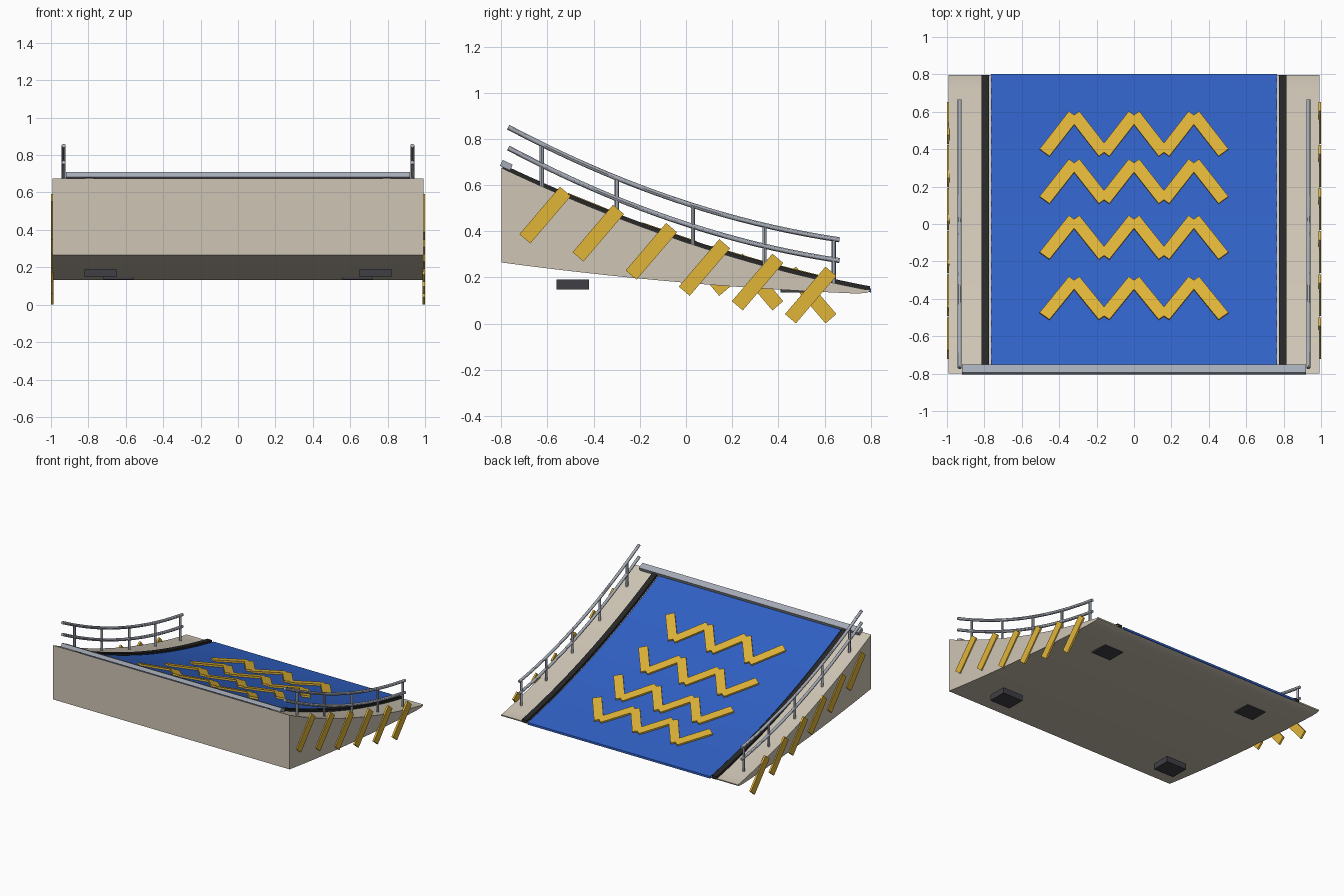
import bpy, bmesh
from math import atan, radians
from mathutils import Matrix, Vector

if "Cube" in bpy.data.objects:
    bpy.data.objects.remove(bpy.data.objects["Cube"])


def material(name, rgb):
    m = bpy.data.materials.new(name)
    m.diffuse_color = (*rgb, 1)
    m.use_nodes = True
    m.node_tree.nodes["Principled BSDF"].inputs["Base Color"].default_value = m.diffuse_color
    return m


CREAM = material("cream", (0.62, 0.56, 0.46))
BLUE = material("blue", (0.03, 0.12, 0.56))
YELLOW = material("yellow", (0.75, 0.46, 0.04))
BLACK = material("black", (0.02, 0.02, 0.02))
DARK = material("dark_grey", (0.05, 0.05, 0.06))
STEEL = material("steel", (0.38, 0.41, 0.47))


def top(y):
    return 0.352 - 0.3324 * y + 0.0892 * y * y


def under(y):
    return 0.177 - 0.0856 * y + 0.0305 * y * y


def rail_height(y):
    return 0.521 - 0.326 * y + 0.133 * y * y


def slope(y):
    return atan(-0.3324 + 0.1784 * y)


def span(a, b, n):
    return [a + (b - a) * i / n for i in range(n + 1)]


def finish(name, bm, mat, smooth=True):
    bmesh.ops.recalc_face_normals(bm, faces=bm.faces)
    me = bpy.data.meshes.new(name)
    bm.to_mesh(me)
    bm.free()
    me.materials.append(mat)
    ob = bpy.data.objects.new(name, me)
    bpy.context.collection.objects.link(ob)
    if smooth:
        bpy.ops.object.select_all(action='DESELECT')
        bpy.context.view_layer.objects.active = ob
        ob.select_set(True)
        bpy.ops.object.shade_smooth_by_angle(angle=radians(30))
    return ob


def extrude(name, profile, x0, x1, mat):
    """Side profile of (y, z) points swept from x0 to x1."""
    bm = bmesh.new()
    a = [bm.verts.new((x0, y, z)) for y, z in profile]
    b = [bm.verts.new((x1, y, z)) for y, z in profile]
    bm.faces.new(a)
    bm.faces.new(b[::-1])
    for i in range(len(a)):
        j = (i + 1) % len(a)
        bm.faces.new((a[i], a[j], b[j], b[i]))
    return finish(name, bm, mat)


def layer(name, x0, x1, y0, y1, low, high, mat):
    """Sheet that follows the curved deck."""
    ys = span(y0, y1, 24)
    profile = [(y, top(y) + high) for y in ys] + [(y, top(y) + low) for y in ys[::-1]]
    return extrude(name, profile, x0, x1, mat)


def add_box(bm, loc, size, rot=Matrix.Identity(4)):
    m = Matrix.Translation(loc) @ rot @ Matrix.Diagonal((*size, 1))
    bmesh.ops.create_cube(bm, size=1, matrix=m)


def box(name, loc, size, mat, rot=Matrix.Identity(4)):
    bm = bmesh.new()
    add_box(bm, loc, size, rot)
    return finish(name, bm, mat, False)


def tube(name, points, r, mat, sides=12):
    """Round bar through points lying in a plane of constant x."""
    bm = bmesh.new()
    rings = []
    for i, p in enumerate(points):
        t = Vector(points[min(i + 1, len(points) - 1)]) - Vector(points[max(i - 1, 0)])
        q = Vector((1, 0, 0)).cross(t.normalized())
        ring = []
        for k in range(sides):
            d = Matrix.Rotation(k * 2 * 3.14159265 / sides, 3, t) @ q
            ring.append(bm.verts.new(Vector(p) + d * r))
        rings.append(ring)
    for a, b in zip(rings, rings[1:]):
        for k in range(sides):
            j = (k + 1) % sides
            bm.faces.new((a[k], a[j], b[j], b[k]))
    bm.faces.new(rings[0])
    bm.faces.new(rings[-1])
    return finish(name, bm, mat)


# Ramp body with a thin rounded nose
body = [(y, top(y)) for y in span(-0.8, 0.78, 28)]
body += [(0.797, 0.147), (0.795, 0.138), (0.775, 0.132)]
body += [(y, under(y)) for y in span(0.73, -0.8, 20)]
ramp = extrude("ramp_body", body, -0.992, 0.992, CREAM)

# Blue running mat and black edge strips
layer("running_mat", -0.765, 0.765, -0.77, 0.802, -0.008, 0.008, BLUE)
for s in (-1, 1):
    layer("edge_strip", s * 0.775, s * 0.815, -0.795, 0.797, -0.006, 0.018, BLACK)

# Bar across the high end
box("top_bar", (0, -0.778, 0.686), (1.84, 0.048, 0.028), STEEL,
    Matrix.Rotation(slope(-0.78), 4, 'X'))

# Zigzag grip rows on the mat
for row in (0.48, 0.225, -0.075, -0.40):
    bm = bmesh.new()
    for i in range(6):
        turn = radians(53 if i % 2 == 0 else -53)
        rot = Matrix.Rotation(slope(row), 4, 'X') @ Matrix.Rotation(turn, 4, 'Z')
        add_box(bm, (-0.40 + 0.16 * i, row, top(row) + 0.008), (0.26, 0.066, 0.026), rot)
    finish("zigzag_row", bm, YELLOW, False)

for s in (-1, 1):
    # Slanted warning stripes on the flanks, leaning opposite ways
    for y, z in ((-0.61, 0.47), (-0.38, 0.392), (-0.15, 0.313),
                 (0.08, 0.243), (0.31, 0.18), (0.54, 0.124)):
        box("side_stripe", (s * 0.993, y, z), (0.014, 0.27, 0.062), YELLOW,
            Matrix.Rotation(s * radians(49.5), 4, 'X'))

    # Handrail: two curved rails on five posts
    x = s * 0.932
    for drop, name in ((0, "upper_rail"), (0.09, "lower_rail")):
        tube(name, [(x, y, rail_height(y) - drop) for y in span(-0.77, 0.665, 20)],
             0.011, STEEL)
    for y in (-0.625, -0.30, 0.03, 0.34, 0.64):
        tube("rail_post", [(x, y, top(y) - 0.01), (x, y, rail_height(y))], 0.009, STEEL)

    # Feet
    box("front_foot", (s * 0.735, -0.49, 0.17), (0.17, 0.14, 0.044), DARK)
    box("rear_foot", (s * 0.64, 0.48, 0.157), (0.16, 0.14, 0.044), DARK)
